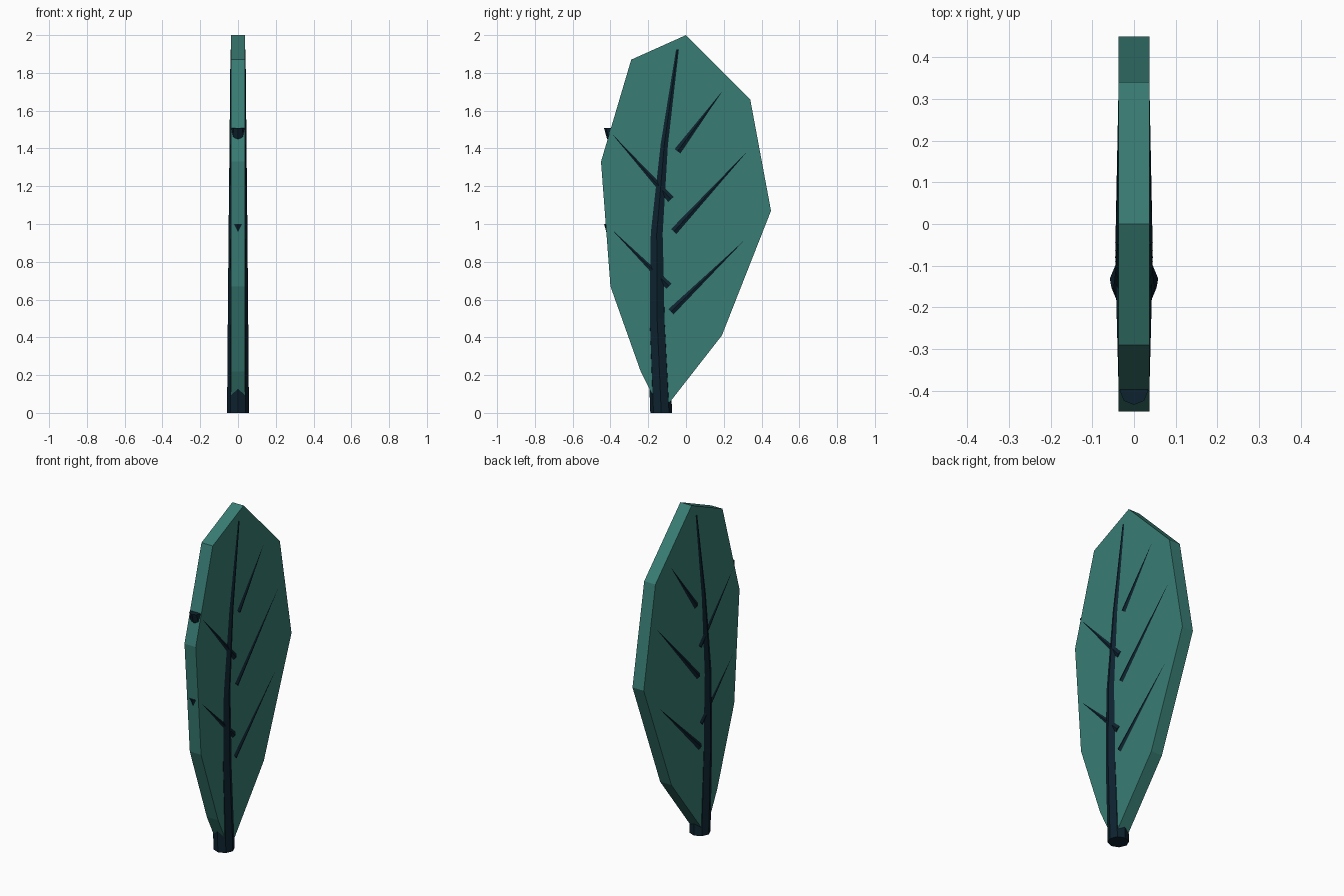
import bpy
import bmesh
import math
from mathutils import Vector

cube = bpy.data.objects.get("Cube")
if cube:
    bpy.data.objects.remove(cube, do_unlink=True)


def material(name, rgb):
    mat = bpy.data.materials.new(name)
    mat.use_nodes = True
    mat.diffuse_color = (*rgb, 1)
    mat.node_tree.nodes["Principled BSDF"].inputs["Base Color"].default_value = (*rgb, 1)
    return mat


def add_object(name, bm, mat):
    bmesh.ops.recalc_face_normals(bm, faces=bm.faces)
    mesh = bpy.data.meshes.new(name)
    bm.to_mesh(mesh)
    bm.free()
    mesh.materials.append(mat)
    obj = bpy.data.objects.new(name, mesh)
    bpy.context.collection.objects.link(obj)
    return obj


def tube(name, path, radii, mat, start_dir=None, sides=8):
    """Tapered tube along (y, z) points; the last ring always lies flat."""
    pts = [Vector((0, y, z)) for y, z in path]
    up = Vector((0, 0, 1))
    bm = bmesh.new()
    rings = []
    for i, p in enumerate(pts):
        if i == len(pts) - 1:
            d = up
        elif i == 0:
            d = start_dir or (pts[1] - p).normalized()
        else:
            d = ((p - pts[i - 1]).normalized() + (pts[i + 1] - p).normalized()).normalized()
        side = Vector((1, 0, 0))
        across = d.cross(side)
        ring = []
        for k in range(sides):
            a = 2 * math.pi * k / sides
            ring.append(bm.verts.new(p + radii[i] * (math.cos(a) * side + math.sin(a) * across)))
        rings.append(ring)
    for a, b in zip(rings, rings[1:]):
        for k in range(sides):
            n = (k + 1) % sides
            bm.faces.new((a[k], a[n], b[n], b[k]))
    bm.faces.new(rings[0])
    bm.faces.new(rings[-1])
    return add_object(name, bm, mat)


green = material("leaf green", (0.040, 0.202, 0.172))
navy = material("dark stem", (0.004, 0.016, 0.028))

# Leaf blade: a flat outline extruded through its thickness
HALF = 0.037
outline = [(-0.13, 0), (0.19, 0.41), (0.45, 1.07), (0.34, 1.66), (0, 2),
           (-0.29, 1.87), (-0.45, 1.33), (-0.40, 0.67), (-0.24, 0.22)]
bm = bmesh.new()
face = bm.faces.new([bm.verts.new((-HALF, y, z)) for y, z in outline])
grown = bmesh.ops.extrude_face_region(bm, geom=[face])["geom"]
bmesh.ops.translate(bm, vec=(2 * HALF, 0, 0),
                    verts=[v for v in grown if isinstance(v, bmesh.types.BMVert)])
add_object("leaf_blade", bm, green)

# Central stem
tube("stem", [(-0.131, 0), (-0.153, 0.5), (-0.155, 0.95), (-0.115, 1.42), (-0.045, 1.925)],
     [0.058, 0.054, 0.050, 0.045, 0.040], navy, start_dir=Vector((0, 0, 1)))

# Side veins: root, bend and a short upturned tip that sinks into the blade
veins = {
    "front_vein_lower": ((-0.09, 0.67), (-0.387, 0.965)),
    "front_vein_upper": ((-0.08, 1.13), (-0.387, 1.472)),
    "back_vein_lower": ((-0.08, 0.535), (0.30, 0.905)),
    "back_vein_middle": ((-0.065, 0.96), (0.325, 1.385)),
    "back_vein_upper": ((-0.045, 1.385), (0.19, 1.70)),
}
for name, (root, bend) in veins.items():
    lean = -0.013 if bend[0] < 0 else 0.013
    tip = (bend[0] + lean, bend[1] + 0.036)
    tube(name, [root, bend, tip], [0.045, 0.0372, 0.034], navy)
